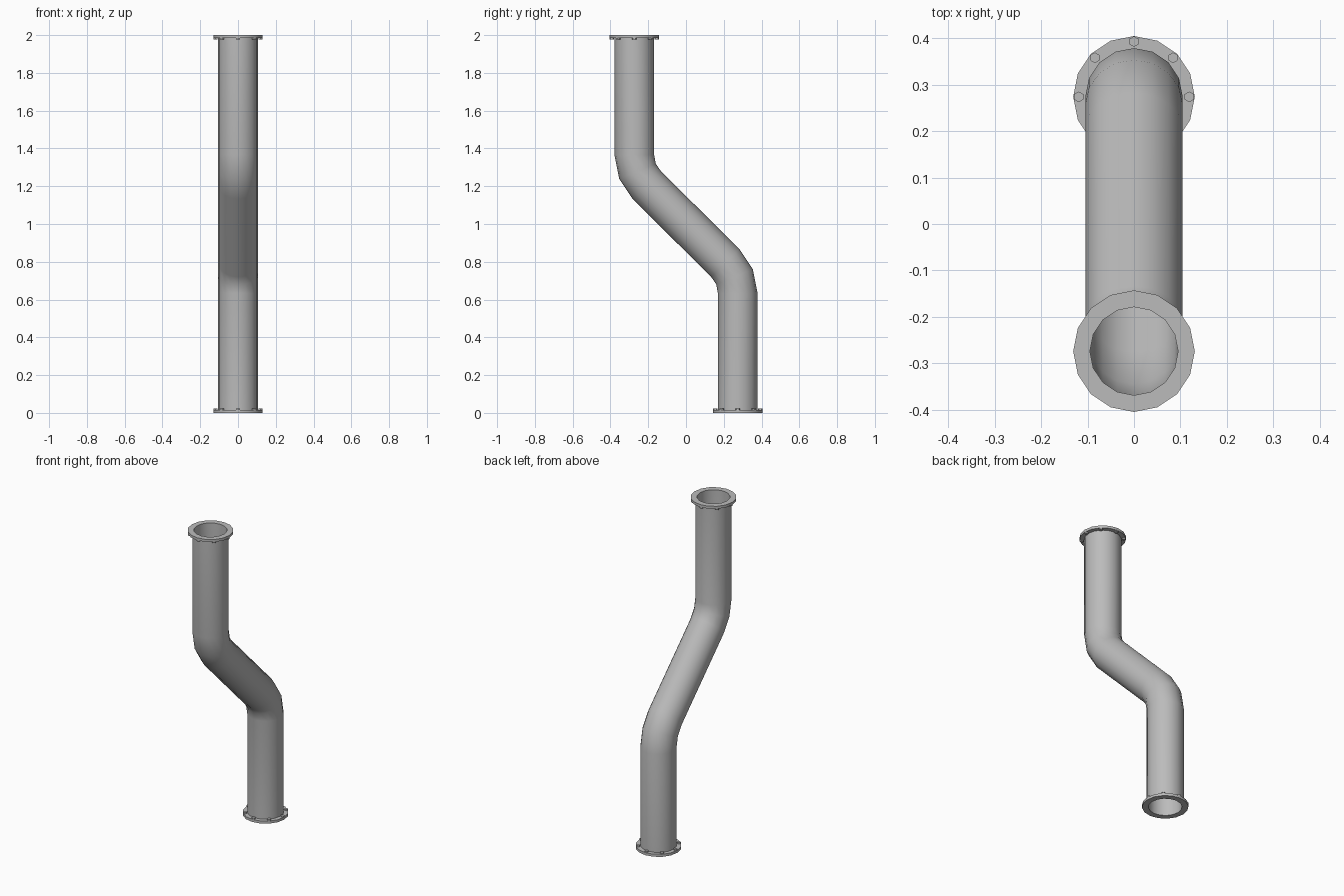
import bpy, bmesh
from math import sin, cos, pi, radians
from mathutils import Vector, Matrix

cube = bpy.data.objects.get("Cube")
if cube:
    bpy.data.objects.remove(cube, do_unlink=True)

SIDES = 16
OFFSET = 0.274          # sideways shift of each straight end
BEND_R = 0.226          # centreline radius of the elbows
BEND_Z = 1.366          # where the upper elbow starts
OUTER, INNER, FLANGE = 0.105, 0.095, 0.131
THICK, BOLT_H = 0.016, 0.008

metal = bpy.data.materials.new("grey metal")
metal.use_nodes = True
grey = (0.5, 0.5, 0.5, 1)
metal.diffuse_color = grey
metal.node_tree.nodes["Principled BSDF"].inputs["Base Color"].default_value = grey


def finish(bm, name):
    bmesh.ops.recalc_face_normals(bm, faces=bm.faces)
    mesh = bpy.data.meshes.new(name)
    bm.to_mesh(mesh)
    bm.free()
    mesh.materials.append(metal)
    obj = bpy.data.objects.new(name, mesh)
    bpy.context.collection.objects.link(obj)
    bpy.ops.object.select_all(action='DESELECT')
    obj.select_set(True)
    bpy.context.view_layer.objects.active = obj
    bpy.ops.object.shade_smooth_by_angle(angle=radians(35))
    return obj


def loft(rings, name):
    """Join rings (centre, tilt, radius) into a closed hollow skin."""
    bm = bmesh.new()
    loops = []
    for centre, tilt, radius in rings:
        normal = Vector((0, cos(tilt), sin(tilt)))
        loops.append([bm.verts.new(centre + radius * (
            Vector((cos(2 * pi * i / SIDES), 0, 0)) + normal * sin(2 * pi * i / SIDES)))
            for i in range(SIDES)])
    for a, b in zip(loops, loops[1:] + loops[:1]):
        for i in range(SIDES):
            j = (i + 1) % SIDES
            bm.faces.new((a[i], a[j], b[j], b[i]))
    return finish(bm, name)


# Pipe centreline: upper half, then the same half turned about the middle
upper = [(Vector((0, -OFFSET, 2 - THICK / 2)), 0)]
for step in range(3):
    a = step * pi / 8
    upper.append((Vector((0, BEND_R * (1 - cos(a)) - OFFSET, BEND_Z - BEND_R * sin(a))), a))
lower = [(Vector((0, -p.y, 2 - p.z)), a) for p, a in reversed(upper)]
path = upper + lower
loft([(p, a, OUTER) for p, a in path] + [(p, a, INNER) for p, a in reversed(path)], "pipe")

# Flanges with a ring of hexagonal bolts on the face toward the pipe
for label, y, z, inward in (("top", -OFFSET, 2, -1), ("bottom", OFFSET, 0, 1)):
    face = Vector((0, y, z))
    back = face + Vector((0, 0, inward * THICK))
    loft([(face, 0, INNER), (face, 0, FLANGE), (back, 0, FLANGE), (back, 0, INNER)],
         label + "_flange")
    bm = bmesh.new()
    for k in range(8):
        a = k * pi / 4
        spot = back + Vector((0.119 * cos(a), 0.119 * sin(a), inward * BOLT_H / 2))
        bmesh.ops.create_cone(bm, cap_ends=True, segments=6, radius1=0.0115,
                              radius2=0.0115, depth=BOLT_H,
                              matrix=Matrix.Translation(spot))
    finish(bm, label + "_bolts")
